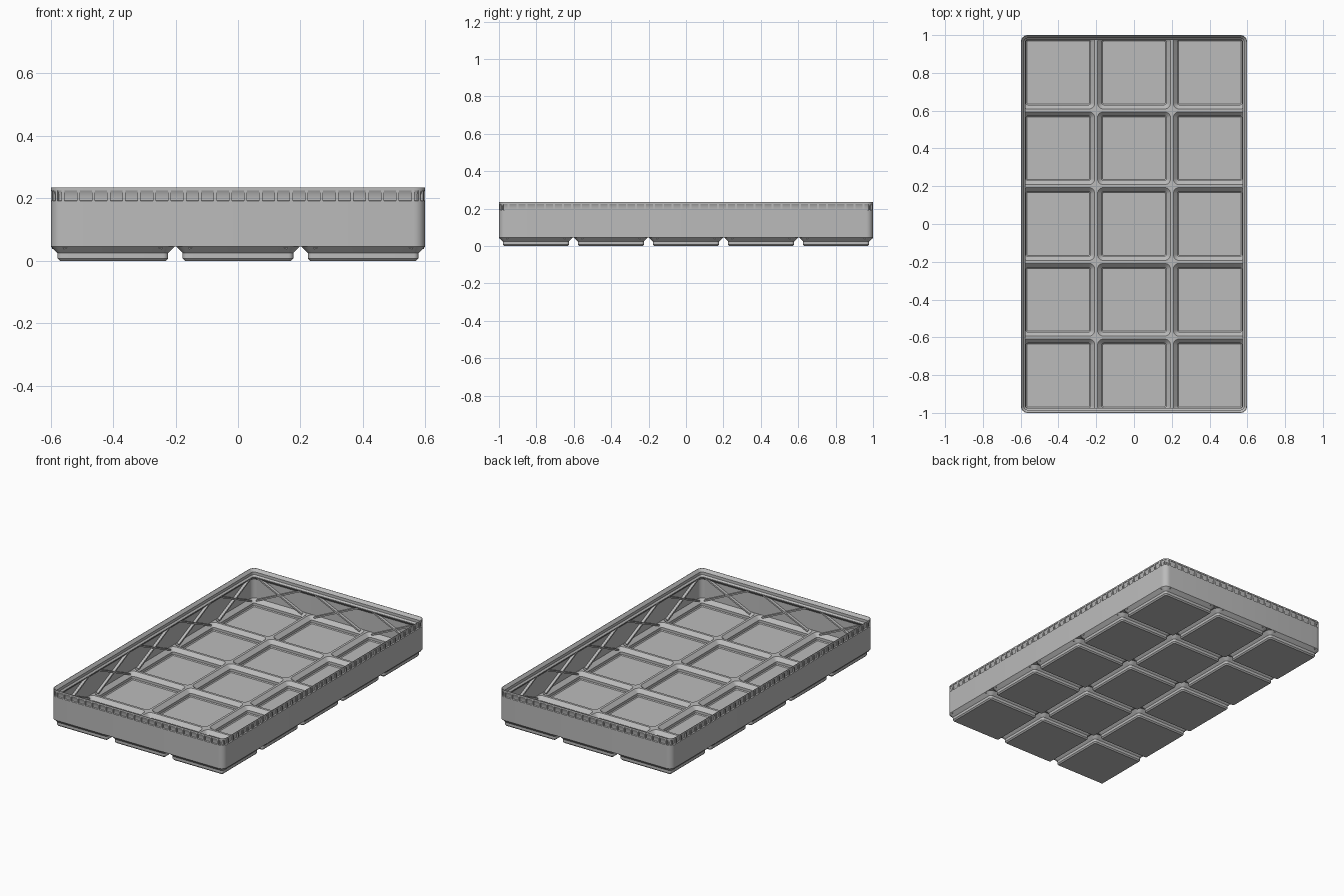
import bpy, bmesh, math
from mathutils import Matrix, Vector

if "Cube" in bpy.data.objects:
    bpy.data.objects.remove(bpy.data.objects["Cube"])

HX, HY, R = 0.599, 1.0, 0.036      # outer half sizes and corner radius
PITCH, NX, NY = 0.401, 3, 5        # cell grid
PAD = 0.198                        # pad half size at its top
WALL = 0.005

grey = bpy.data.materials.new("plastic_grey")
grey.diffuse_color = (0.5, 0.5, 0.5, 1)
grey.use_nodes = True
grey.node_tree.nodes["Principled BSDF"].inputs["Base Color"].default_value = grey.diffuse_color


def ring(hx, hy, r, z, seg=6):
    """Counter-clockwise rounded rectangle."""
    pts = []
    for k, (sx, sy) in enumerate([(1, 1), (-1, 1), (-1, -1), (1, -1)]):
        for i in range(seg + 1):
            a = (k + i / seg) * math.pi / 2
            pts.append(Vector((sx * (hx - r) + r * math.cos(a),
                               sy * (hy - r) + r * math.sin(a), z)))
    return pts


def loft(bm, rings, flip=False, closed=False, cap=False):
    vs = [[bm.verts.new(p) for p in r] for r in rings]
    pairs = list(zip(vs, vs[1:]))
    if closed:
        pairs.append((vs[-1], vs[0]))
    for a, b in pairs:
        for i in range(len(a)):
            j = (i + 1) % len(a)
            f = [a[i], a[j], b[j], b[i]]
            bm.faces.new(f[::-1] if flip else f)
    if cap:
        bm.faces.new(vs[0] if flip else vs[0][::-1])


def box(bm, size, matrix):
    bmesh.ops.create_cube(bm, size=1, matrix=matrix @ Matrix.Diagonal((*size, 1)))


def finish(bm, name, smooth=True):
    bmesh.ops.remove_doubles(bm, verts=bm.verts, dist=1e-5)
    bmesh.ops.dissolve_degenerate(bm, edges=bm.edges, dist=1e-6)
    me = bpy.data.meshes.new(name)
    bm.to_mesh(me)
    bm.free()
    me.materials.append(grey)
    ob = bpy.data.objects.new(name, me)
    bpy.context.collection.objects.link(ob)
    if smooth:
        bpy.ops.object.select_all(action='DESELECT')
        ob.select_set(True)
        bpy.context.view_layer.objects.active = ob
        bpy.ops.object.shade_smooth_by_angle(angle=math.radians(30))
    return ob


def web_ring(pad_ring, cx, cy, hx, hy):
    """Outer border of a cell, cut off at the tray outline."""
    n = len(pad_ring)
    square = ring(PITCH / 2, PITCH / 2, 0, pad_ring[0].z, n // 4 - 1)
    out = []
    for p, s in zip(pad_ring, square):
        x, y = cx + s.x, cy + s.y
        if abs(x) > hx and abs(y) > hy:
            out.append(p.copy())
        else:
            out.append(Vector((max(-hx, min(hx, x)), max(-hy, min(hy, y)), p.z)))
    return out


# Base: hollow stepped pads joined by a thin web
# profile rows: half size, corner radius, height
under = [(0.1695, 0.008, 0), (0.177, 0.0155, 0.0076),
         (0.177, 0.0155, 0.025), (PAD, R, 0.046)]
inside = [(0.166, 0.006, 0.007), (0.171, 0.011, 0.012),
          (0.171, 0.011, 0.028), (PAD - WALL, R - WALL, 0.05)]
bm = bmesh.new()
for ix in range(NX):
    for iy in range(NY):
        c = Vector(((ix - (NX - 1) / 2) * PITCH, (iy - (NY - 1) / 2) * PITCH, 0))
        for profile, inset, flip in ((under, 0, False), (inside, WALL, True)):
            rings = [[p + c for p in ring(h, h, r, z)] for h, r, z in profile]
            rings.append(web_ring(rings[-1], c.x, c.y, HX - inset, HY - inset))
            loft(bm, rings, flip=flip, cap=True)
finish(bm, "base_grid")

# Wall and stacking lip: inset from outline, height
section = [(0, 0.046), (0, 0.192), (0.008, 0.194), (0.008, 0.212), (0.002, 0.225),
           (0, 0.226), (0, 0.235), (0.002, 0.235), (0.016, 0.218), (0.016, 0.201),
           (0.025, 0.192), (0.025, 0.188), (WALL, 0.168), (WALL, 0.05)]
bm = bmesh.new()
loft(bm, [ring(HX - d, HY - d, R - d, z) for d, z in section], closed=True)
finish(bm, "wall_and_lip")

# Sides as frames: local x along the wall, -y outward
sides = [(Matrix.Rotation(k * math.pi / 2, 4, 'Z'),) +
         ((HY, NX, HX) if k % 2 == 0 else (HX, NY, HY)) for k in range(4)]

# Small ribs across the groove under the rim
bm = bmesh.new()
STEP, DEEP = 0.0487, 0.0085
for rot, dist, n, half in sides:
    count = int((half - R) / STEP + 0.5)
    for i in range(-count, count):
        box(bm, (0.010, DEEP, 0.034), rot @ Matrix.Translation(
            ((i + 0.5) * STEP, -dist + DEEP / 2, 0.209)))
    for a in (30, 60):
        turn = Matrix.Rotation(math.radians(a), 4, 'Z')
        box(bm, (0.007, DEEP, 0.034), rot
            @ Matrix.Translation((half - R, -dist + R, 0.209)) @ turn
            @ Matrix.Translation((0, -R + DEEP / 2, 0)))
finish(bm, "lip_ribs", smooth=False)

# Crossed braces on the inside of every wall bay
bm = bmesh.new()
TILT, DEPTH = math.atan(0.463), 0.018
for rot, dist, n, half in sides:
    for i in range(n):
        for s in (-1, 1):
            box(bm, (0.35, DEPTH, 0.009), rot @ Matrix.Translation(
                ((i - (n - 1) / 2) * PITCH, -dist + WALL + DEPTH / 2 - 0.001, 0.115))
                @ Matrix.Rotation(s * TILT, 4, 'Y'))
finish(bm, "wall_braces", smooth=False)
